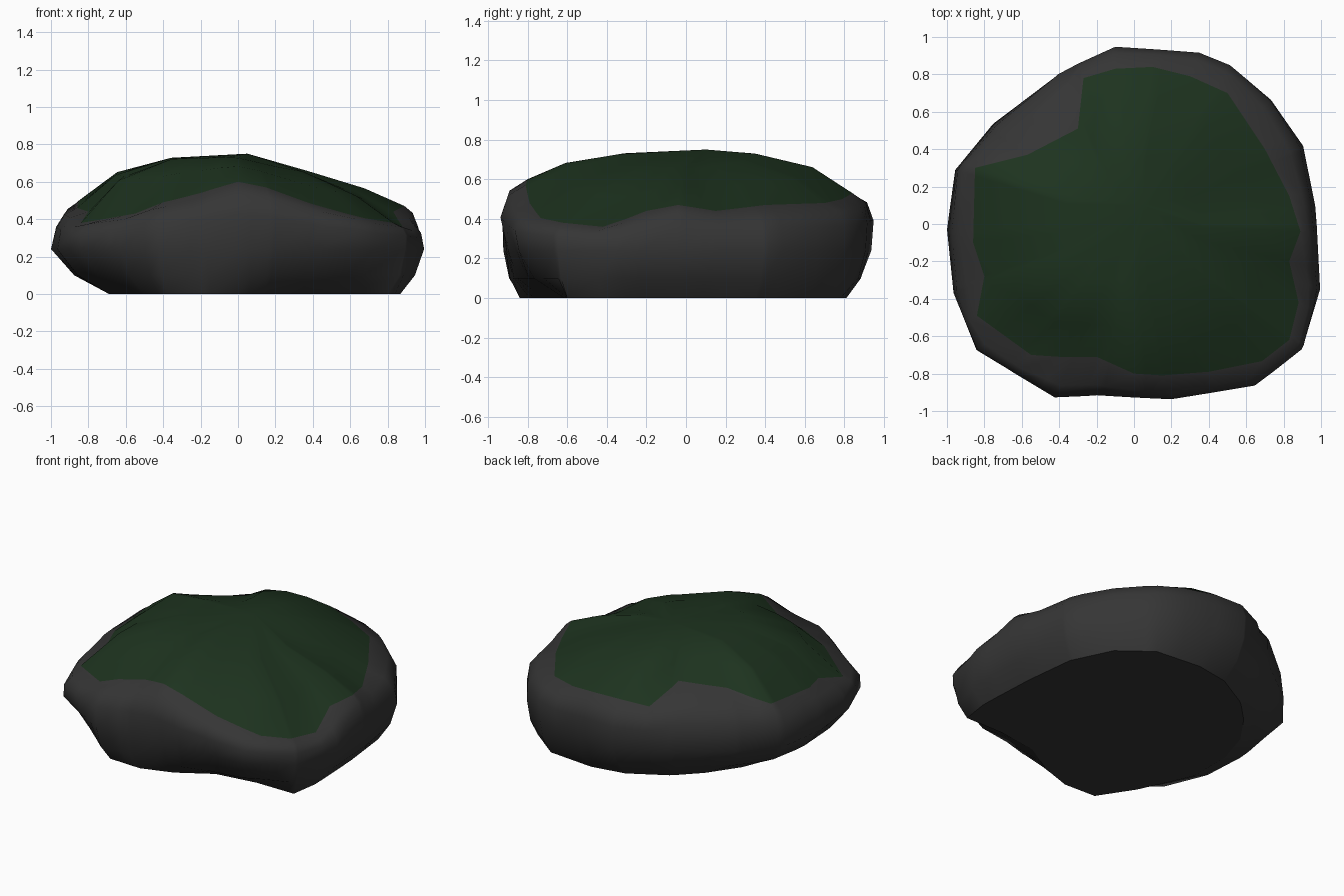
import bpy
import bmesh
from math import atan2, hypot, cos, sin, exp, pi

default_cube = bpy.data.objects.get("Cube")
if default_cube:
    bpy.data.objects.remove(default_cube, do_unlink=True)


def make_material(name, color):
    material = bpy.data.materials.new(name)
    material.use_nodes = True
    material.diffuse_color = color
    shader = material.node_tree.nodes["Principled BSDF"]
    shader.inputs["Base Color"].default_value = color
    shader.inputs["Roughness"].default_value = 0.9
    return material


# Footprint on the ground, with a hollow beside a jutting front corner
footprint = [(.84, -.6), (.87, -.4), (.85, 0), (.81, .35), (.68, .62), (.47, .78),
             (.15, .81), (-.08, .77), (-.33, .63), (-.48, .48), (-.62, .28),
             (-.69, .05), (-.69, -.25), (-.53, -.6), (-.38, -.83), (-.15, -.84),
             (.06, -.77), (.28, -.64), (.56, -.6)]

# Widest outline of the boulder, seen from above
outline = [(1, -.35), (.97, .1), (.91, .42), (.74, .67), (.51, .86), (.35, .92),
           (-.1, .95), (-.41, .81), (-.76, .54), (-.96, .29), (-1, -.03),
           (-.97, -.37), (-.85, -.68), (-.42, -.94), (-.2, -.92), (.2, -.94),
           (.65, -.87), (.91, -.67)]

# Border of the moss cap, with its height
moss_border = [(-.27, .78, .51), (-.1, .83, .53), (.1, .84, .53), (.3, .79, .5),
               (.5, .7, .48), (.7, .4, .47), (.83, .15, .44), (.89, -.04, .47),
               (.83, -.2, .44), (.88, -.42, .36), (.83, -.62, .38), (.7, -.73, .4),
               (.4, -.79, .48), (.15, -.81, .57), (0, -.8, .6), (-.2, -.71, .54),
               (-.4, -.71, .49), (-.55, -.7, .43), (-.84, -.49, .38),
               (-.8, -.28, .44), (-.86, -.1, .46), (-.85, .3, .5),
               (-.57, .37, .56), (-.3, .51, .59)]


def to_polar(points):
    """Sort points by angle, keeping radius and height."""
    return sorted((atan2(p[1], p[0]), hypot(p[0], p[1]), p[2] if len(p) > 2 else 0)
                  for p in points)


def mix(a, b, t):
    return a + (b - a) * t


def sample(polar, angle):
    """Radius and height where a ray meets a closed polygon."""
    first, last = polar[0], polar[-1]
    closed = ([(last[0] - 2 * pi, *last[1:])] + polar
              + [(first[0] + 2 * pi, *first[1:])])
    for (a, r, z), (b, s, w) in zip(closed, closed[1:]):
        if a <= angle <= b:
            radius = r * s * sin(b - a) / (r * sin(angle - a) + s * sin(b - angle))
            return radius, mix(z, w, (angle - a) / (b - a))


def column(angle):
    """Radius and height of every ring at one angle, from base to crown."""
    foot, _ = sample(foot_polar, angle)
    wide, _ = sample(outline_polar, angle)
    edge, height = sample(moss_polar, angle)
    hollow = exp(-((angle + 1.2) / .3) ** 2)
    # Front and back walls stand steeper than the sides
    steep = abs(sin(angle))
    # The crown slopes away towards one side
    slope = max(0, cos(angle + .1))
    crown = .74 - .05 * slope
    return [(foot, 0),
            (mix(foot, wide, .6), .1),
            (wide * (1 - .015 * steep - .04 * hollow), .24),
            (mix(wide, edge, .2 - .18 * steep), mix(.24, height, .52)),
            (mix(wide, edge, .52 - .22 * steep), mix(.24, height, .84)),
            (edge, height),
            (edge * .76, mix(height, crown, .63 - .2 * slope)),
            (edge * .42, mix(height, crown, .95 - .1 * slope))]


foot_polar = to_polar(footprint)
outline_polar = to_polar(outline)
moss_polar = to_polar(moss_border)
angles = []
for angle in sorted(p[0] for p in foot_polar + outline_polar + moss_polar):
    if not angles or angle - angles[-1] > .015:
        angles.append(angle)

# Loft the rings into one closed boulder
bm = bmesh.new()
columns = [[bm.verts.new((r * cos(a), r * sin(a), z)) for r, z in column(a)]
           for a in angles]
peak = bm.verts.new((.05, .1, .75))
MOSS_RING = 5
for left, right in zip(columns, columns[1:] + columns[:1]):
    for ring in range(len(left) - 1):
        face = bm.faces.new((left[ring], right[ring], right[ring + 1], left[ring + 1]))
        face.material_index = int(ring >= MOSS_RING)
    bm.faces.new((left[-1], right[-1], peak)).material_index = 1
for face in bm.faces:
    face.smooth = True

# Flat underside
bm.faces.new([c[0] for c in reversed(columns)])
bmesh.ops.recalc_face_normals(bm, faces=bm.faces[:])

mesh = bpy.data.meshes.new("mossy_boulder")
bm.to_mesh(mesh)
bm.free()
mesh.materials.append(make_material("dark grey stone", (.036, .036, .036, 1)))
mesh.materials.append(make_material("deep green moss", (.0125, .033, .0135, 1)))
boulder = bpy.data.objects.new("mossy_boulder", mesh)
bpy.context.collection.objects.link(boulder)
